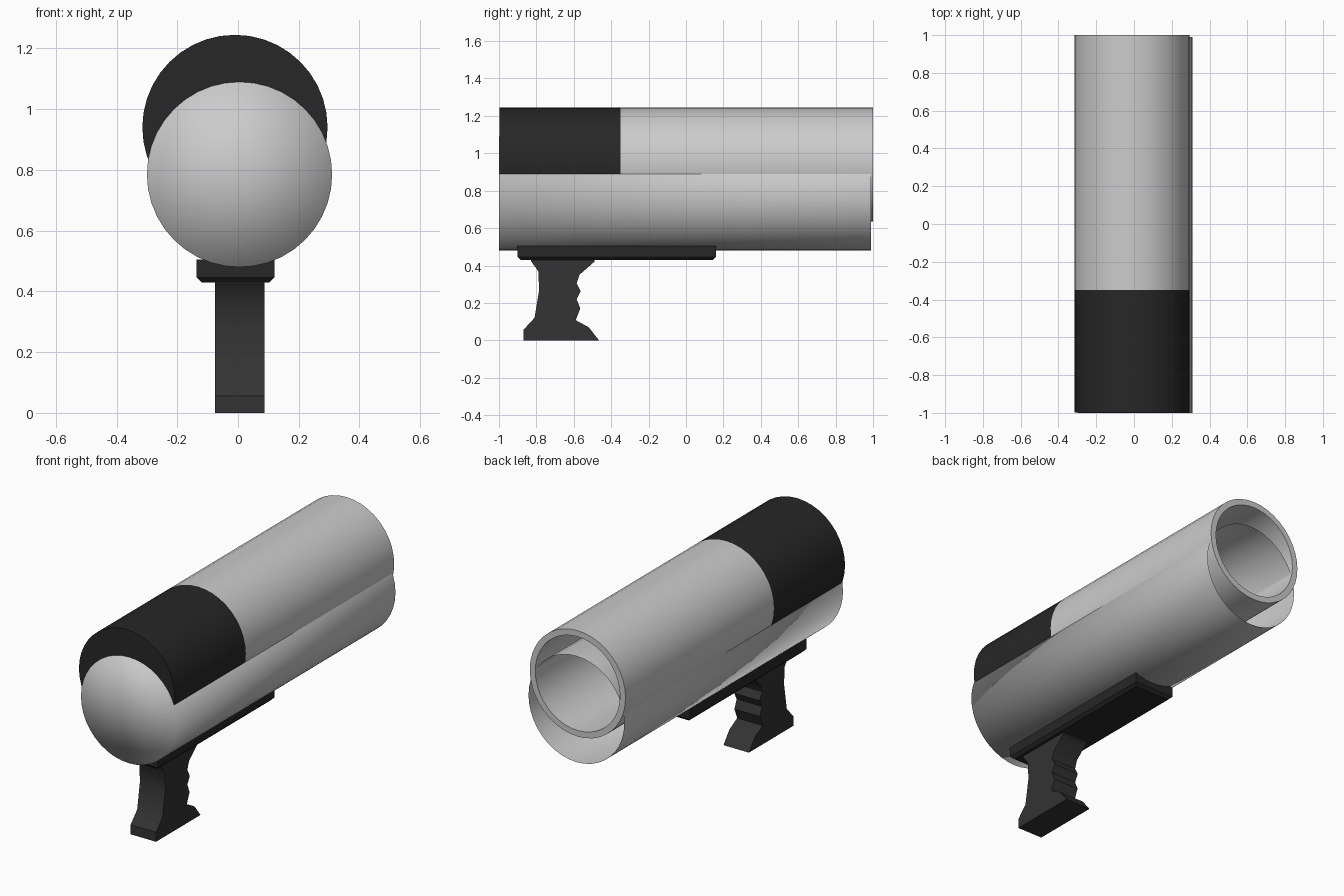
import bpy, bmesh, math

if "Cube" in bpy.data.objects:
    bpy.data.objects.remove(bpy.data.objects["Cube"])

SIDES = 40


def material(name, value):
    m = bpy.data.materials.new(name)
    m.diffuse_color = (value, value, value, 1)
    m.use_nodes = True
    m.node_tree.nodes["Principled BSDF"].inputs["Base Color"].default_value = m.diffuse_color
    return m


def finish(bm, name, mat=None, angle=35):
    bmesh.ops.recalc_face_normals(bm, faces=bm.faces)
    me = bpy.data.meshes.new(name)
    bm.to_mesh(me)
    bm.free()
    ob = bpy.data.objects.new(name, me)
    bpy.context.collection.objects.link(ob)
    if mat:
        me.materials.append(mat)
    bpy.ops.object.select_all(action='DESELECT')
    ob.select_set(True)
    bpy.context.view_layer.objects.active = ob
    bpy.ops.object.shade_smooth_by_angle(angle=math.radians(angle))
    return ob


def turned(name, cx, cz, profile, mat=None, angle=35):
    """Spin (radius, y) points round an axis parallel to y."""
    bm = bmesh.new()
    rings = []
    for r, y in profile:
        n = 1 if r == 0 else SIDES
        rings.append([bm.verts.new((cx + r * math.cos(2 * math.pi * i / SIDES), y,
                                    cz + r * math.sin(2 * math.pi * i / SIDES)))
                      for i in range(n)])
    for a, b in zip(rings, rings[1:]):
        for i in range(SIDES):
            j = (i + 1) % SIDES
            quad = [a[i % len(a)], a[j % len(a)], b[j % len(b)], b[i % len(b)]]
            bm.faces.new(list(dict.fromkeys(quad)))
    return finish(bm, name, mat, angle)


def extruded(name, profile, x0, x1, mat):
    """Extrude a (y, z) outline along x."""
    bm = bmesh.new()
    face = bm.faces.new([bm.verts.new((x0, y, z)) for y, z in profile])
    new = bmesh.ops.extrude_face_region(bm, geom=[face])['geom']
    for v in new:
        if isinstance(v, bmesh.types.BMVert):
            v.co.x = x1
    return finish(bm, name, mat)


black = material("black", 0.02)
rubber = material("dark_rubber", 0.033)

# upper barrel: grey hollow rear and closed black front sleeve
turned("upper_barrel", -0.01, 0.94,
       [(0.305, -0.35), (0.305, 1.0), (0.27, 1.0), (0.27, -0.35)])
turned("front_sleeve", -0.01, 0.94,
       [(0.27, -0.35), (0.305, -0.35), (0.305, -0.997), (0, -0.997)], black)

# lower barrel: capped in front, open thin shell at the back, softly shaded cap
turned("lower_barrel", 0.005, 0.785,
       [(0, -1.0), (0.305, -1.0), (0.305, 0.99)], angle=180)

# mounting rail with chamfered lower edges
bm = bmesh.new()
bmesh.ops.create_cube(bm, size=1)
for v in bm.verts:
    v.co = (-0.008 + v.co.x * 0.256, -0.37 + v.co.y * 1.06, 0.4675 + v.co.z * 0.075)
low = [e for e in bm.edges if all(v.co.z < 0.45 for v in e.verts)]
bmesh.ops.bevel(bm, geom=low, offset=0.016, segments=1, affect='EDGES')
finish(bm, "mounting_rail", black)

# pistol grip with finger grooves and flared foot
grip = [(-0.83, 0.44), (-0.83, 0.425), (-0.79, 0.37), (-0.785, 0.27), (-0.81, 0.12),
        (-0.87, 0.055), (-0.87, 0), (-0.465, 0), (-0.52, 0.07), (-0.59, 0.108),
        (-0.565, 0.17), (-0.585, 0.22), (-0.563, 0.262), (-0.585, 0.305),
        (-0.57, 0.35), (-0.49, 0.42), (-0.49, 0.44)]
extruded("pistol_grip", grip, -0.075, 0.087, rubber)
